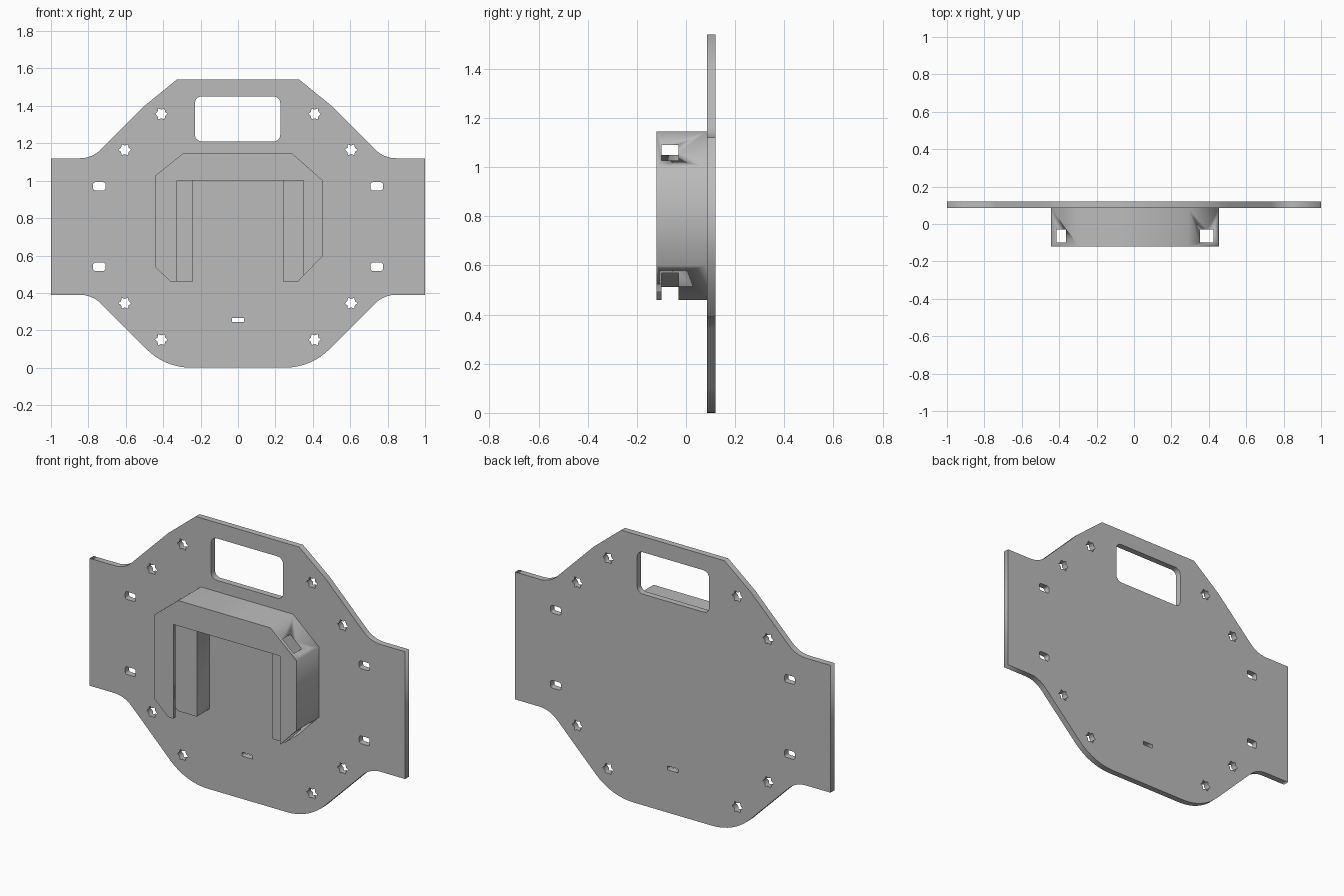
import bpy
from math import cos, sin, pi
from mathutils import Vector

cube = bpy.data.objects.get("Cube")
if cube:
    bpy.data.objects.remove(cube, do_unlink=True)

GREY = (0.5, 0.5, 0.5, 1)
grey = bpy.data.materials.new("plain grey")
grey.use_nodes = True
grey.diffuse_color = GREY
grey.node_tree.nodes["Principled BSDF"].inputs["Base Color"].default_value = GREY


def fillet(points, steps=8):
    """Round each (x, z, tangent length) corner of a closed profile."""
    out = []
    for i, (x, z, t) in enumerate(points):
        p = Vector((x, z))
        if not t:
            out.append(p)
            continue
        d0 = (Vector(points[i - 1][:2]) - p).normalized()
        d1 = (Vector(points[(i + 1) % len(points)][:2]) - p).normalized()
        bis = (d0 + d1).normalized()
        cos_half = bis.dot(d0)
        centre = p + bis * (t / cos_half)
        a, b = p + d0 * t - centre, p + d1 * t - centre
        sweep = a.angle_signed(b)
        for k in range(steps + 1):
            s = -sweep * k / steps
            out.append(centre + Vector((a.x * cos(s) - a.y * sin(s),
                                        a.x * sin(s) + a.y * cos(s))))
    return out


def rect(x0, x1, z0, z1, r=0):
    return fillet([(x0, z0, r), (x1, z0, r), (x1, z1, r), (x0, z1, r)], 5)


def star(x, z, points=6, outer=0.034, inner=0.023):
    return [Vector((x + r * cos(a), z + r * sin(a)))
            for i in range(points * 2)
            for r, a in [((outer, inner)[i % 2], pi * i / points)]]


def slab(name, loops, y0, y1):
    """Filled profile in the xz plane, with holes, extruded from y0 to y1."""
    curve = bpy.data.curves.new(name, "CURVE")
    curve.dimensions = "2D"
    curve.fill_mode = "BOTH"
    curve.extrude = (y1 - y0) / 2
    for loop in loops:
        spline = curve.splines.new("POLY")
        spline.points.add(len(loop) - 1)
        for point, p in zip(spline.points, loop):
            point.co = (p.x, p.y, 0, 1)
        spline.use_cyclic_u = True
    obj = bpy.data.objects.new(name, curve)
    bpy.context.collection.objects.link(obj)
    obj.rotation_euler.x = pi / 2
    obj.location.y = (y0 + y1) / 2
    bpy.ops.object.select_all(action="DESELECT")
    obj.select_set(True)
    bpy.context.view_layer.objects.active = obj
    bpy.ops.object.convert(target="MESH")
    obj = bpy.context.object
    # weld caps to the rim
    weld = obj.modifiers.new("weld", "WELD")
    weld.merge_threshold = 0.0001
    bpy.ops.object.modifier_apply(modifier="weld")
    obj.data.materials.clear()
    obj.data.materials.append(grey)
    return obj


def cut(obj, cutter):
    mod = obj.modifiers.new("cut", "BOOLEAN")
    mod.operation = "DIFFERENCE"
    mod.solver = "EXACT"
    mod.object = cutter
    bpy.context.view_layer.objects.active = obj
    bpy.ops.object.modifier_apply(modifier=mod.name)
    bpy.data.objects.remove(cutter, do_unlink=True)


# Back plate outline: right half, mirrored to the left
half = [(0.39, 0, 0.14), (0.78, 0.39, 0.065), (1, 0.39, 0), (1, 1.12, 0),
        (0.78, 1.12, 0.065), (0.5, 1.4, 0), (0.328, 1.54, 0)]
outline = fillet(half + [(-x, z, t) for x, z, t in reversed(half)])

# Plate openings: handle, cable slot, strap slots and screw holes
holes = [rect(-0.23, 0.226, 1.21, 1.45, 0.035), rect(-0.033, 0.033, 0.245, 0.267)]
for side in (-1, 1):
    for z in (0.54, 0.97):
        holes.append(rect(side * 0.742 - 0.033, side * 0.742 + 0.033,
                          z - 0.022, z + 0.022, 0.012))
    for x, z in ((0.41, 0.15), (0.605, 0.345), (0.605, 1.165), (0.41, 1.357)):
        holes.append(star(side * x, z))
slab("back_plate", [outline] + holes, 0.085, 0.12)

# Holder: chamfered arch with a hollow pocket and stepped openings
arch = fillet([(-0.36, 0.46, 0), (0.32, 0.46, 0), (0.455, 0.6, 0), (0.455, 1.0, 0),
               (0.29, 1.145, 0), (-0.295, 1.145, 0), (-0.445, 1.025, 0), (-0.445, 0.54, 0)])
holder = slab("holder", [arch], -0.12, 0.085)
cut(holder, slab("pocket_cutter", [rect(-0.415, 0.425, 0.3, 1.09)], -0.1, -0.03))
cut(holder, slab("front_cutter", [rect(-0.325, 0.35, 0.3, 1.0)], -0.2, -0.06))
cut(holder, slab("rear_cutter", [rect(-0.24, 0.24, 0.3, 1.0)], -0.06, 0.2))
